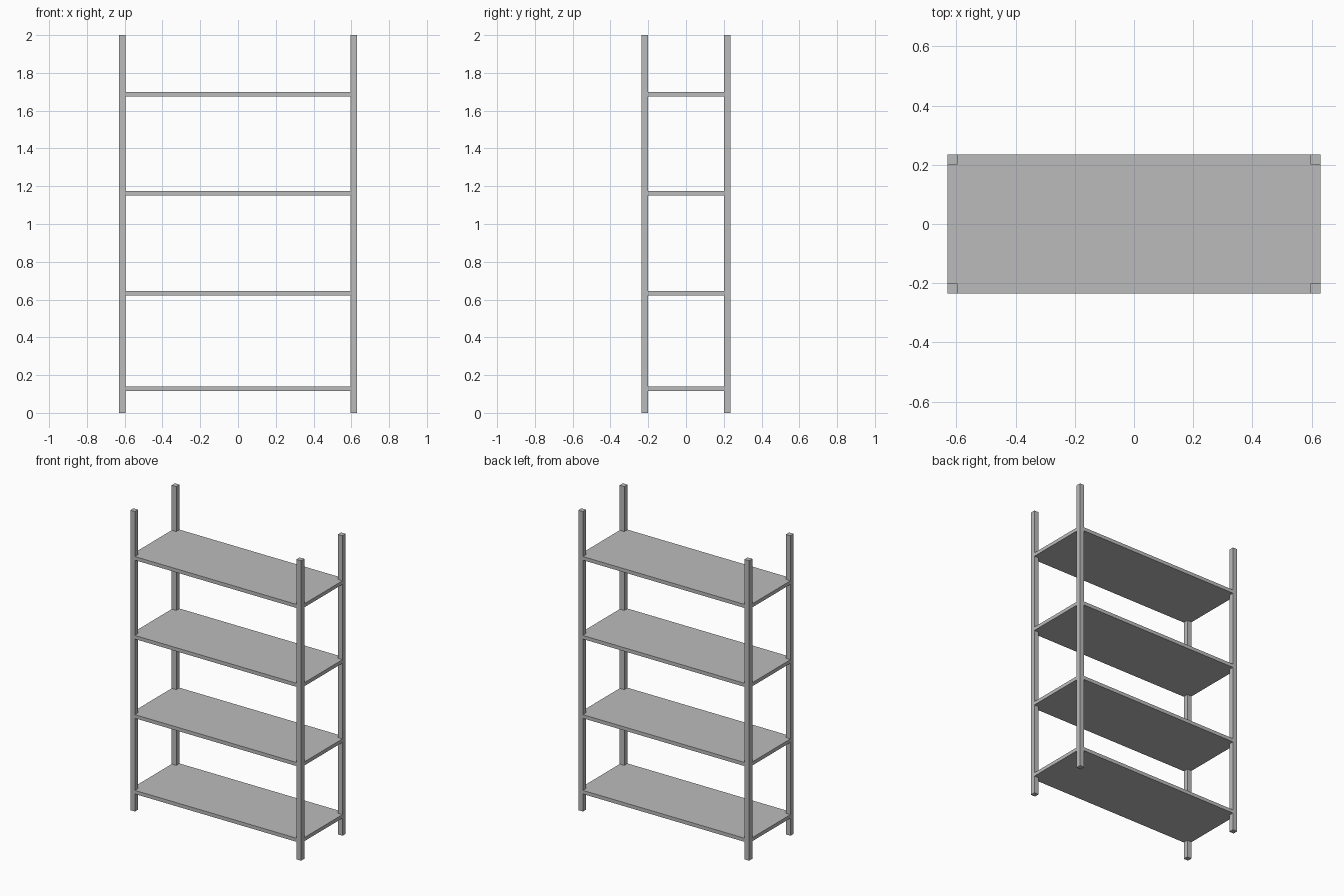
import bpy
import bmesh

HALF_X, HALF_Y = 0.63, 0.235   # outer half sizes
POST = 0.034                   # post width
THICK = 0.024                  # shelf thickness
SHELF_BOTTOMS = (0.117, 0.622, 1.150, 1.676)

cube = bpy.data.objects.get("Cube")
if cube:
    bpy.data.objects.remove(cube, do_unlink=True)

grey = bpy.data.materials.new("grey metal")
grey.use_nodes = True
colour = (0.5, 0.5, 0.5, 1.0)
grey.diffuse_color = colour
grey.node_tree.nodes["Principled BSDF"].inputs["Base Color"].default_value = colour


def extrude_outline(name, outline, bottom, height):
    """Make a flat-sided solid from a plan outline."""
    bm = bmesh.new()
    face = bm.faces.new([bm.verts.new((x, y, bottom)) for x, y in outline])
    top = bmesh.ops.extrude_face_region(bm, geom=[face])["geom"]
    moved = [v for v in top if isinstance(v, bmesh.types.BMVert)]
    bmesh.ops.translate(bm, verts=moved, vec=(0, 0, height))
    bmesh.ops.recalc_face_normals(bm, faces=bm.faces)
    mesh = bpy.data.meshes.new(name)
    bm.to_mesh(mesh)
    bm.free()
    mesh.materials.append(grey)
    obj = bpy.data.objects.new(name, mesh)
    bpy.context.collection.objects.link(obj)


inner_x, inner_y = HALF_X - POST, HALF_Y - POST

# Four square corner posts
for side, sx in (("left", 1), ("right", -1)):
    for end, sy in (("front", -1), ("back", 1)):
        outline = [(sx * x, sy * y) for x, y in (
            (inner_x, inner_y), (HALF_X, inner_y),
            (HALF_X, HALF_Y), (inner_x, HALF_Y))]
        extrude_outline(f"{end}_{side}_post", outline, 0, 2)

# Shelves, notched at the corners to fit around the posts
board = []
for sx, sy in ((1, 1), (-1, 1), (-1, -1), (1, -1)):
    notch = [(sx * HALF_X, sy * inner_y), (sx * inner_x, sy * inner_y),
             (sx * inner_x, sy * HALF_Y)]
    board += notch if sx * sy > 0 else notch[::-1]

for i, z in enumerate(SHELF_BOTTOMS, 1):
    extrude_outline(f"shelf_{i}", board, z, THICK)
